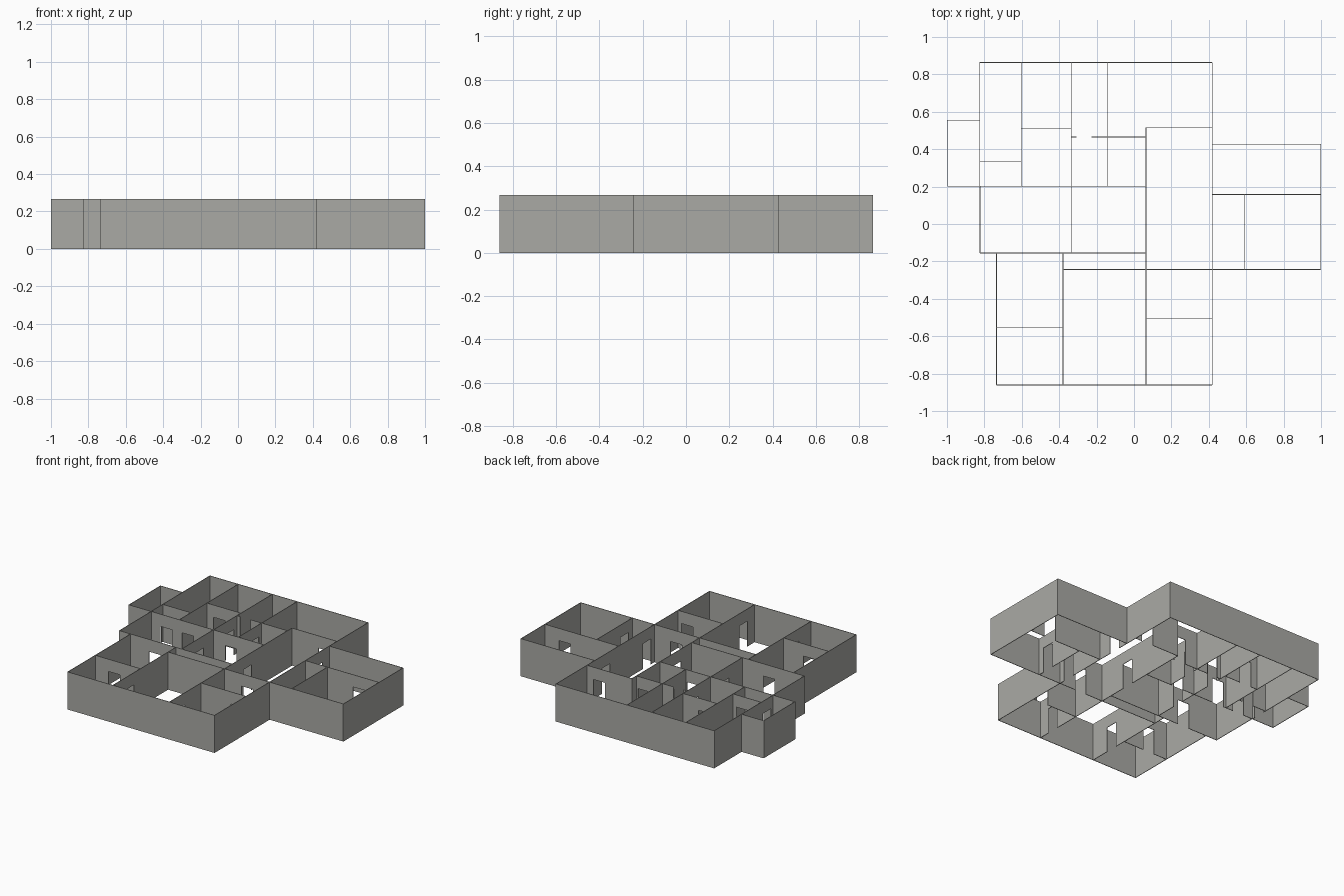
import bpy, bmesh

if "Cube" in bpy.data.objects:
    bpy.data.objects.remove(bpy.data.objects["Cube"])

HEIGHT = 0.267      # wall height
DOOR_H = 0.18       # doorway height
DOOR_W = 0.09       # doorway width
THICK = 0.004       # wall thickness

grey = bpy.data.materials.new("warm grey plaster")
grey.diffuse_color = (0.40, 0.40, 0.375, 1)
grey.use_nodes = True
grey.node_tree.nodes["Principled BSDF"].inputs["Base Color"].default_value = grey.diffuse_color


def profile(start, end, doors):
    """Wall outline walked along the floor, stepping up around each doorway."""
    pts = [(start, 0)]
    for d in sorted(doors):
        pts += [(d, 0), (d, DOOR_H), (d + DOOR_W, DOOR_H), (d + DOOR_W, 0)]
    return pts + [(end, 0), (end, HEIGHT), (start, HEIGHT)]


def walls(name, rows):
    """rows: (axis the wall runs along, fixed position, start, end, doorway starts)"""
    bm = bmesh.new()
    for axis, pos, start, end, doors in rows:
        loops = []
        for off in (-THICK / 2, THICK / 2):
            p = pos + off
            loops.append([bm.verts.new((u, p, z) if axis == "x" else (p, u, z))
                          for u, z in profile(start, end, doors)])
        a, b = loops
        bm.faces.new(a)
        bm.faces.new(b[::-1])
        for i in range(len(a)):
            j = (i + 1) % len(a)
            bm.faces.new((a[j], a[i], b[i], b[j]))
    bmesh.ops.recalc_face_normals(bm, faces=bm.faces)
    bmesh.ops.triangulate(bm, faces=[f for f in bm.faces if len(f.verts) > 4])
    me = bpy.data.meshes.new(name)
    bm.to_mesh(me)
    bm.free()
    me.materials.append(grey)
    ob = bpy.data.objects.new(name, me)
    bpy.context.collection.objects.link(ob)


# closed outside walls
walls("outer_walls", [
    ("x", 0.863, -0.825, 0.418, []),
    ("x", 0.555, -0.998, -0.825, []),
    ("x", 0.427, 0.418, 0.998, []),
    ("x", 0.202, -0.998, -0.825, []),
    ("x", -0.155, -0.823, -0.735, []),
    ("x", -0.243, 0.418, 0.998, []),
    ("x", -0.861, -0.735, 0.418, []),
    ("y", -0.998, 0.202, 0.555, []),
    ("y", -0.825, 0.555, 0.863, []),
    ("y", -0.823, -0.155, 0.202, []),
    ("y", -0.735, -0.861, -0.155, []),
    ("y", 0.418, 0.427, 0.863, []),
    ("y", 0.418, -0.861, -0.243, []),
    ("y", 0.998, -0.243, 0.427, []),
])

# partitions running left to right
walls("cross_partitions", [
    ("x", 0.512, -0.603, -0.335, [-0.55]),
    ("x", 0.515, 0.064, 0.418, [0.275]),
    ("x", 0.465, -0.335, -0.307, []),
    ("x", 0.465, -0.227, 0.064, [-0.04]),
    ("x", 0.333, -0.825, -0.603, [-0.72]),
    ("x", 0.202, -0.825, 0.064, [-0.75, -0.58, -0.24]),
    ("x", 0.158, 0.418, 0.998, [0.795]),
    ("x", -0.155, -0.735, 0.064, [-0.59]),
    ("x", -0.243, -0.38, 0.418, [0.20]),
    ("x", -0.507, 0.064, 0.418, [0.30]),
    ("x", -0.552, -0.735, -0.38, [-0.63]),
])

# partitions running front to back
walls("long_partitions", [
    ("y", -0.825, 0.202, 0.555, [0.225]),
    ("y", -0.603, 0.202, 0.863, []),
    ("y", -0.38, -0.861, -0.155, [-0.72]),
    ("y", -0.335, -0.155, 0.863, [0.0, 0.34]),
    ("y", -0.14, 0.202, 0.863, [0.34]),
    ("y", 0.064, -0.861, 0.515, [-0.78, -0.03]),
    ("y", 0.418, -0.243, 0.427, [-0.2, 0.26]),
    ("y", 0.592, -0.243, 0.158, [-0.2]),
])
